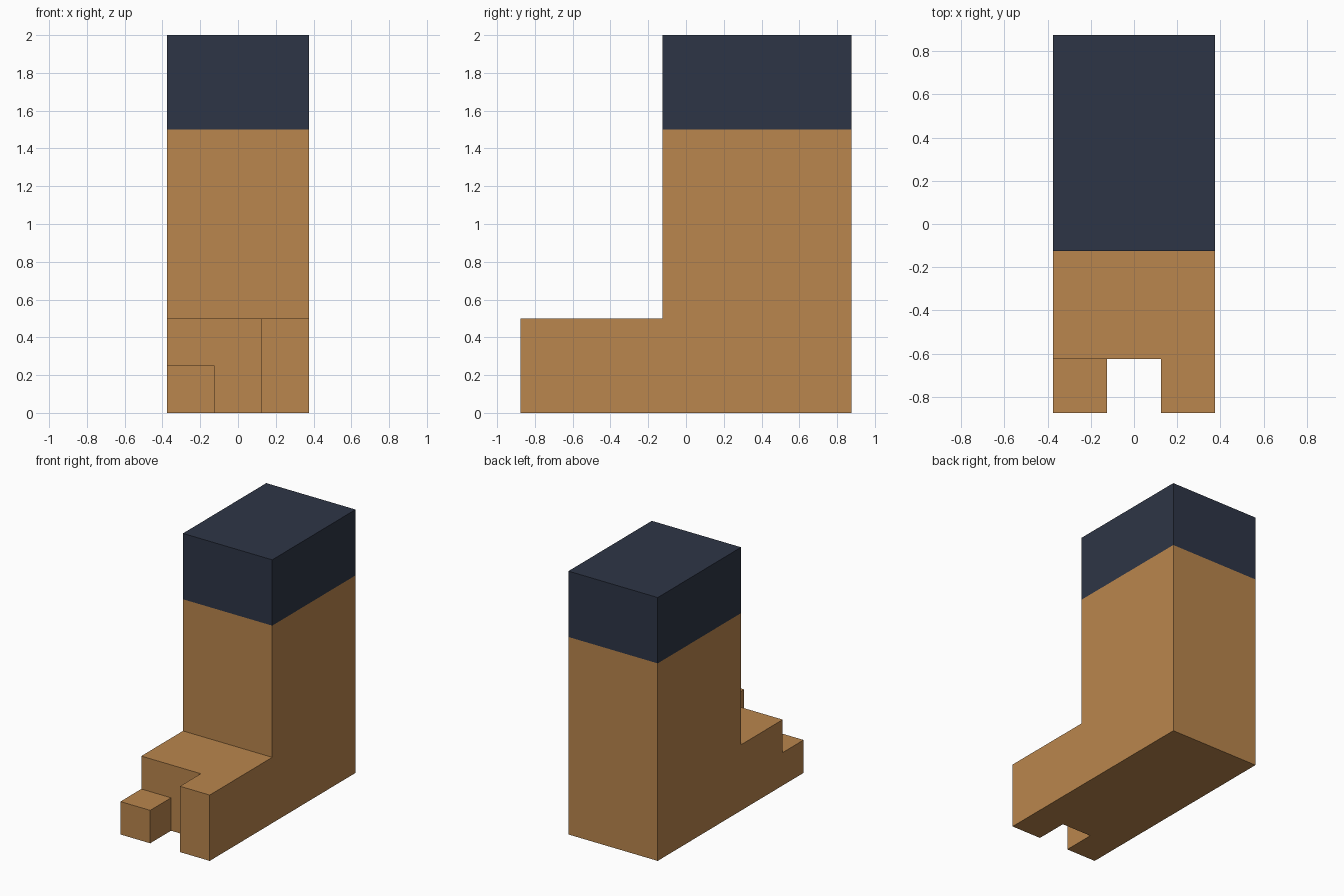
import bpy, bmesh, math
from mathutils import Vector

if "Cube" in bpy.data.objects:
    bpy.data.objects.remove(bpy.data.objects["Cube"])

U = 0.25                                  # block size
ORIGIN = Vector((-0.375, -0.875, 0.0))


def material(name, rgb):
    m = bpy.data.materials.new(name)
    m.diffuse_color = (*rgb, 1)
    m.use_nodes = True
    m.node_tree.nodes["Principled BSDF"].inputs["Base Color"].default_value = m.diffuse_color
    return m


# Solid volumes in block units: (x0, x1, y0, y1, z0, z1)
volumes = [
    (0, 3, 3, 7, 0, 8),                   # leg column
    (0, 3, 1, 3, 0, 2),                   # foot
    (0, 1, 0, 1, 0, 1),                   # short toe
    (2, 3, 0, 1, 0, 2),                   # tall toe
]
cells = {(x, y, z) for x0, x1, y0, y1, z0, z1 in volumes
         for x in range(x0, x1) for y in range(y0, y1) for z in range(z0, z1)}

# One continuous skin from the exposed block sides
bm = bmesh.new()
for c in cells:
    for axis in range(3):
        for side in (0, 1):
            n = list(c)
            n[axis] += 2 * side - 1
            if tuple(n) in cells:
                continue
            a, b = (axis + 1) % 3, (axis + 2) % 3
            corners = [(0, 0), (1, 0), (1, 1), (0, 1)]
            verts = []
            for i, j in corners if side else corners[::-1]:
                p = Vector(c)
                p[axis] += side
                p[a] += i
                p[b] += j
                verts.append(bm.verts.new(ORIGIN + p * U))
            face = bm.faces.new(verts)
            face.material_index = 1 if c[2] >= 6 else 0   # dark band on top
bmesh.ops.remove_doubles(bm, verts=bm.verts, dist=1e-4)
bmesh.ops.dissolve_limit(bm, angle_limit=math.radians(1), verts=bm.verts,
                         edges=bm.edges, delimit={'MATERIAL'})

mesh = bpy.data.meshes.new("leg_and_foot")
bm.to_mesh(mesh)
bm.free()
mesh.materials.append(material("tan skin", (0.491, 0.238, 0.074)))
mesh.materials.append(material("dark navy", (0.027, 0.036, 0.061)))
bpy.context.collection.objects.link(bpy.data.objects.new("leg_and_foot", mesh))
